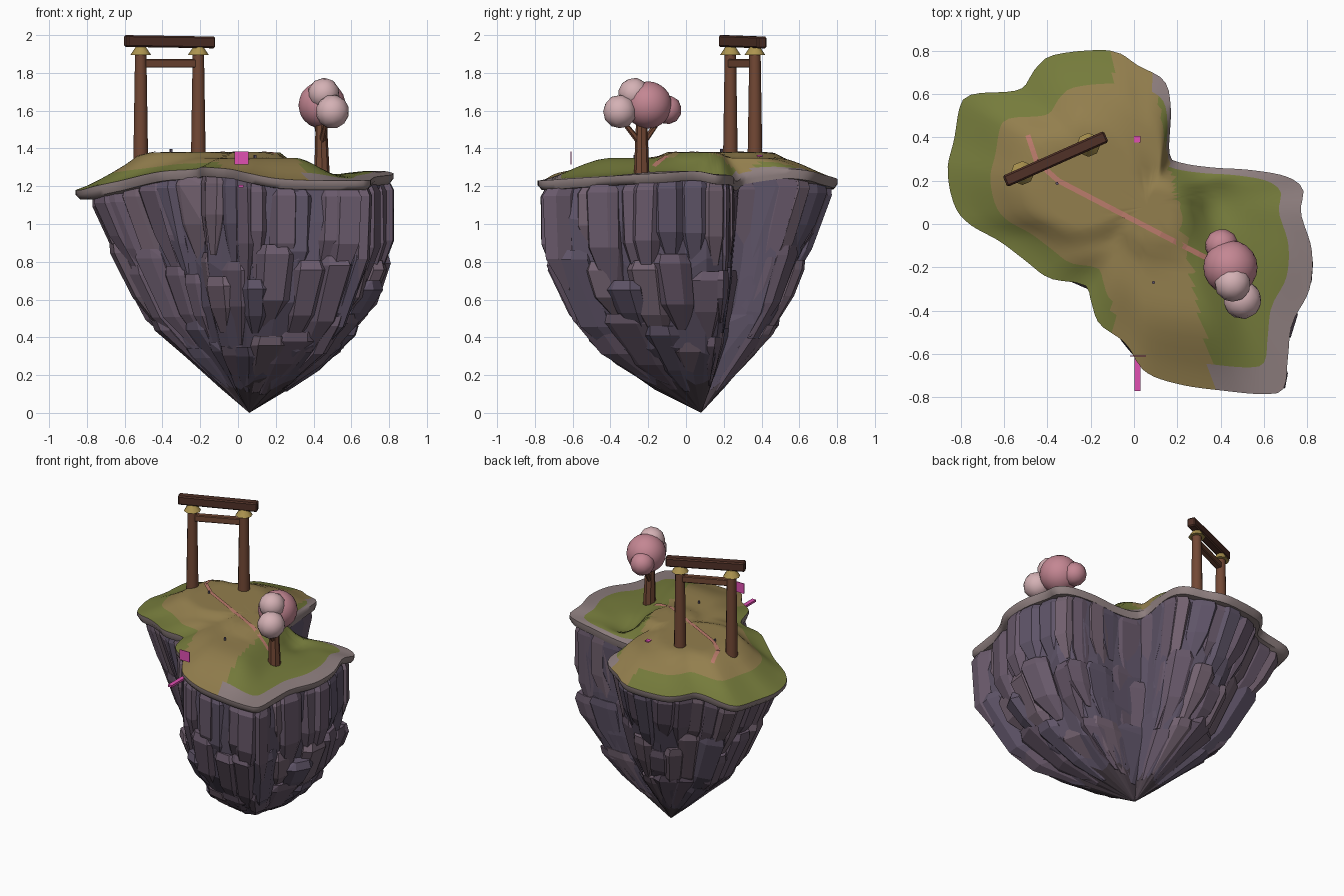
import bpy, bmesh, math, random
from mathutils import Vector, Matrix
from mathutils.bvhtree import BVHTree

if "Cube" in bpy.data.objects:
    bpy.data.objects.remove(bpy.data.objects["Cube"])

random.seed(4)
C = Vector((0.06, 0.08, 0))          # axis of the island


def mat(name, *rgb):
    m = bpy.data.materials.new(name)
    m.diffuse_color = (*rgb, 1)
    m.use_nodes = True
    m.node_tree.nodes["Principled BSDF"].inputs["Base Color"].default_value = m.diffuse_color
    return m


SAND, GRASS, RIM = mat("sand", .29, .21, .075), mat("grass", .18, .2, .045), mat("rim", .27, .21, .21)
ROCKS = [mat("rock_a", .14, .10, .145), mat("rock_b", .115, .09, .14), mat("rock_c", .17, .12, .16)]
DARK = mat("rock_dark", .075, .055, .07)
WOOD, BEAM, GOLD = mat("wood", .17, .065, .035), mat("beam", .08, .03, .02), mat("gold", .42, .3, .08)
PINK, PALE = mat("pink", .55, .24, .29), mat("pale_pink", .66, .44, .46)
MAGENTA, TRAIL = mat("magenta", .75, .08, .45), mat("trail", .5, .2, .15)


def finish(name, bm, mats, smooth=None):
    bmesh.ops.recalc_face_normals(bm, faces=bm.faces)
    me = bpy.data.meshes.new(name)
    bm.to_mesh(me)
    bm.free()
    ob = bpy.data.objects.new(name, me)
    bpy.context.collection.objects.link(ob)
    for m in mats:
        me.materials.append(m)
    if smooth:
        bpy.ops.object.select_all(action='DESELECT')
        ob.select_set(True)
        bpy.context.view_layer.objects.active = ob
        bpy.ops.object.shade_smooth_by_angle(angle=math.radians(smooth))
    return ob


def sstep(a, b, v):
    t = min(1, max(0, (v - a) / (b - a)))
    return t * t * (3 - 2 * t)


def lerp_table(table, v):
    for (a, fa), (b, fb) in zip(table, table[1:]):
        if v <= b:
            return fa + (fb - fa) * max(0, (v - a) / (b - a))
    return table[-1][1]


# island rim: x, y, edge height
RAW = [(-.11, .80, 1.24), (.02, .73, 1.26), (.14, .66, 1.28), (.17, .53, 1.29), (.165, .32, 1.26),
       (.23, .28, 1.23), (.37, .26, 1.23), (.53, .25, 1.25), (.70, .22, 1.26), (.78, .16, 1.26),
       (.77, .05, 1.28), (.82, -.12, 1.27), (.81, -.30, 1.26), (.73, -.46, 1.25), (.71, -.62, 1.24),
       (.69, -.76, 1.23), (.60, -.785, 1.23), (.42, -.77, 1.23), (.21, -.74, 1.24), (.05, -.68, 1.27),
       (-.04, -.55, 1.29), (-.16, -.46, 1.30), (-.2, -.35, 1.30), (-.23, -.28, 1.29), (-.39, -.25, 1.28),
       (-.5, -.17, 1.26), (-.62, -.08, 1.23), (-.76, 0, 1.20), (-.83, .09, 1.18), (-.86, .25, 1.18),
       (-.83, .39, 1.18), (-.80, .55, 1.19), (-.74, .60, 1.2), (-.53, .62, 1.23), (-.46, .71, 1.23),
       (-.37, .78, 1.23)]
pts = [Vector(p) for p in RAW]
dense = []
for i in range(len(pts)):
    a, b, c, d = (pts[(i + k) % len(pts)] for k in (-1, 0, 1, 2))
    for k in range(10):
        t = k / 10
        dense.append(.5 * (2 * b + (c - a) * t + (2 * a - 5 * b + 4 * c - d) * t**2 + (3 * b - a - 3 * c + d) * t**3))
N = 144
step = sum((dense[i] - dense[i - 1]).length for i in range(len(dense))) / N
rim, run = [], 0
for i in range(len(dense)):                    # even spacing along the rim
    if run >= len(rim) * step and len(rim) < N:
        rim.append(dense[i])
    run += (dense[i] - dense[i - 1]).length if i else (dense[1] - dense[0]).length
N = len(rim)


# grass top: rings from the axis to the rim with a tucked lip
def ground(x, y):
    low = sstep(.2, .42, x + .25 * y)
    plateau = max(1 - sstep(.85, 1.25, math.hypot((x + .26) / .3, (y - .22) / .27)),
                  1 - sstep(.9, 1.5, math.hypot(x - .1, y - .03) / .14))
    h = (1.35 - .085 * low)
    h += plateau * (1.38 - h)
    h += .035 * math.exp(-((x - .73) / .1)**2 - ((y + .12) / .25)**2)
    return h - .04 * math.exp(-((x - .38) / .1)**2 - ((y - .1) / .12)**2)


bm = bmesh.new()
RINGS = [(k / 14, 0) for k in range(1, 15)] + [(1.0, -.025), (.975, -.05), (.8, -.05)]
top = bm.verts.new((C.x, C.y, ground(C.x, C.y)))
rows = []
for t, dz in RINGS:
    row = []
    for p in rim:
        x, y = C.x + (p.x - C.x) * t, C.y + (p.y - C.y) * t
        k = sstep(.55, 1.08, t) / sstep(.55, 1.08, 1)
        h = ground(x, y)
        row.append(bm.verts.new((x, y, p.z + dz if dz else h + (p.z - h) * k)))
    rows.append(row)
for i in range(N):
    j = (i + 1) % N
    bm.faces.new((top, rows[0][i], rows[0][j]))
    for k in range(len(rows) - 1):
        f = bm.faces.new((rows[k][i], rows[k + 1][i], rows[k + 1][j], rows[k][j]))
        c = f.calc_center_median()
        east = c.x + .2 * c.y > .22
        if k >= 11 and (east or k >= 13):
            f.material_index = 2
        elif east or (k >= 10 and c.x < -.1):
            f.material_index = 1
tree_bvh = BVHTree.FromBMesh(bm)
finish("grass_top", bm, [SAND, GRASS, RIM], 50)


def drop(x, y):
    hit = tree_bvh.ray_cast(Vector((x, y, 3)), Vector((0, 0, -1)))[0]
    return hit.z if hit else 1.25


# rock: taper by height, steep on the front-right lobe, sloping on the back-left one
STEEP = [(0, 0), (.05, .16), (.18, .40), (.33, .66), (.65, .93), (.9, .98), (1.05, .99), (1.3, .97)]
SLOPE = [(0, 0), (.05, .08), (.18, .23), (.33, .42), (.45, .56), (.65, .68), (.9, .81), (1.2, .96), (1.3, .97)]


def rock(s, z, grow=1.0):
    a, b = rim[int(math.floor(s)) % N], rim[(int(math.floor(s)) + 1) % N]
    p = a.lerp(b, s - math.floor(s))
    w = sstep(-.3, .3, p.x - p.y)
    r = (lerp_table(STEEP, z) * w + lerp_table(SLOPE, z) * (1 - w)) * grow
    return Vector((C.x + (p.x - C.x) * r, C.y + (p.y - C.y) * r, z))


bm = bmesh.new()
cols = range(0, N, 3)
levels = [None, 1.02, .78, .55, .33, .16]
rows = []
for z in levels:
    rows.append([bm.verts.new(rock(s, (z or rim[s].z - .03) + (random.uniform(-.04, .04) if z else 0),
                                   random.uniform(.92, .98))) for s in cols])
tip = bm.verts.new((C.x, C.y, 0))
lid = bm.verts.new((C.x, C.y, 1.2))
for i in range(len(cols)):
    j = (i + 1) % len(cols)
    bm.faces.new((lid, rows[0][i], rows[0][j]))
    bm.faces.new((tip, rows[-1][j], rows[-1][i])).material_index = 1
    for k in range(len(rows) - 1):
        bm.faces.new((rows[k][i], rows[k + 1][i], rows[k + 1][j], rows[k][j]))
finish("rock_core", bm, [ROCKS[1], DARK])


# chiselled slabs in overlapping tiers
def slab(bm, s, half, zt, zb, out, m):
    zm = zb + (zt - zb) * random.uniform(.3, .5)
    lean = random.uniform(-.3, .3) * half
    vs = []
    for z, wid, g in ((zt, .85, out - .03), (zt - .05, 1, out), (zm, .95, out), (zb, .45, out - .07)):
        for u, back in ((-1, .05), (-.55, 0), (.55, 0), (1, .05), (.8, .16), (-.8, .16)):
            sh = lean * (zt - z) / (zt - zb)
            vs.append(bm.verts.new(rock(s + u * half * wid + sh, z, g - back)))
    res = bmesh.ops.convex_hull(bm, input=vs)
    for f in res["geom"]:
        if isinstance(f, bmesh.types.BMFace):
            f.material_index = m
    junk = {g for g in res["geom_interior"] + res["geom_unused"] if isinstance(g, bmesh.types.BMVert)}
    bmesh.ops.delete(bm, geom=[v for v in junk if v.is_valid], context='VERTS')


for name, count, zt, zb in (("upper_slabs", 42, None, .72), ("middle_slabs", 32, .80, .36), ("lower_slabs", 22, .44, .12)):
    bm = bmesh.new()
    for i in range(count):
        s = (i + random.uniform(-.25, .25)) * N / count
        t = zt + random.uniform(-.1, .1) if zt else rim[int(s) % N].z - .035
        part = bmesh.new()
        slab(part, s, N / count * random.uniform(.55, .75), t, zb + random.uniform(-.1, .12) * (1 if zb > .2 else .3),
             random.uniform(.98, 1.03), random.choice((0, 0, 1, 2)))
        bmesh.ops.recalc_face_normals(part, faces=part.faces)
        bmesh.ops.dissolve_limit(part, angle_limit=.12, verts=part.verts, edges=part.edges)
        tmp = bpy.data.meshes.new("tmp")
        part.to_mesh(tmp)
        part.free()
        bm.from_mesh(tmp)
        bpy.data.meshes.remove(tmp)
    finish(name, bm, ROCKS)


# helpers for the props
def rod(name, a, b, r1, r2, m, sides=10):
    a, b = Vector(a), Vector(b)
    bm = bmesh.new()
    rot = (b - a).to_track_quat('Z', 'Y').to_matrix().to_4x4()
    bmesh.ops.create_cone(bm, cap_ends=True, segments=sides, radius1=r1, radius2=r2, depth=(b - a).length,
                          matrix=Matrix.Translation((a + b) / 2) @ rot)
    finish(name, bm, [m], 40)


def box(name, loc, size, m, turn=0, tilt=0, bevel=0):
    bm = bmesh.new()
    bmesh.ops.create_cube(bm, size=1)
    bmesh.ops.scale(bm, vec=size, verts=bm.verts)
    if bevel:
        bmesh.ops.bevel(bm, geom=bm.edges[:], offset=bevel, segments=1, affect='EDGES')
    bm.transform(Matrix.Translation(loc) @ Matrix.Rotation(turn, 4, 'Z') @ Matrix.Rotation(tilt, 4, 'Y'))
    finish(name, bm, [m])


# gateway
turn = math.radians(24)
for side, (x, y) in (("left", (-.515, .235)), ("right", (-.21, .365))):
    rod(side + "_post", (x, y, 1.34), (x, y, 1.91), .039, .03, WOOD, 12)
    rod(side + "_cap", (x, y, 1.895), (x, y, 1.94), .055, .025, GOLD, 8)
box("lintel", (-.362, .3, 1.85), (.34, .04, .045), WOOD, turn, bevel=.005)
box("top_beam", (-.362, .3, 1.965), (.51, .056, .062), BEAM, turn, .015, .008)

# blossom tree
rod("trunk", (.445, -.235, 1.24), (.44, -.235, 1.58), .042, .028, WOOD, 8)
for i, y in enumerate((-.34, -.14)):
    rod(f"branch_{i}", (.44, -.235, 1.42), (.44 - (y + .24) * .3, y, 1.55), .018, .012, WOOD, 6)
for i, (x, y, z, r, sub, m) in enumerate(((.445, -.2, 1.63, .125, 2, PINK), (.405, -.1, 1.605, .078, 1, PINK),
                                          (.455, -.275, 1.69, .085, 1, PALE), (.5, -.35, 1.595, .09, 1, PALE))):
    bm = bmesh.new()
    bmesh.ops.create_icosphere(bm, subdivisions=sub + 1 if sub == 2 else 2, radius=r,
                               matrix=Matrix.Translation((x, y, z)) @ Matrix.Rotation(i * .7, 4, 'X'))
    finish(f"blossom_{i}", bm, [m], 50)

# trail ribbon laid over the ground
bm = bmesh.new()
way = [Vector(p) for p in ((-.49, .41), (-.45, .29), (-.35, .2), (.36, -.17))]
last = None
for a, b in zip(way, way[1:]):
    n = Vector((a.y - b.y, b.x - a.x)).normalized() * .012
    for k in range(13):
        p = a.lerp(b, k / 12)
        pair = [bm.verts.new((q.x, q.y, drop(q.x, q.y) + .004)) for q in (p - n, p + n)]
        if last:
            bm.faces.new((last[0], pair[0], pair[1], last[1]))
        last = pair
finish("trail", bm, [TRAIL])

# small markers and pebbles
box("marker_panel", (.018, -.61, 1.35), (.075, .005, .07), MAGENTA)
box("marker_plank", (.016, -.69, 1.2), (.028, .16, .015), MAGENTA)
box("marker_tile", (.016, .39, drop(.016, .39) + .004), (.03, .03, .008), MAGENTA)
for i, (x, y) in enumerate(((-.355, .187), (.09, -.27))):
    box(f"pebble_{i}", (x, y, drop(x, y) + .008), (.012, .012, .016), ROCKS[1], .5)
